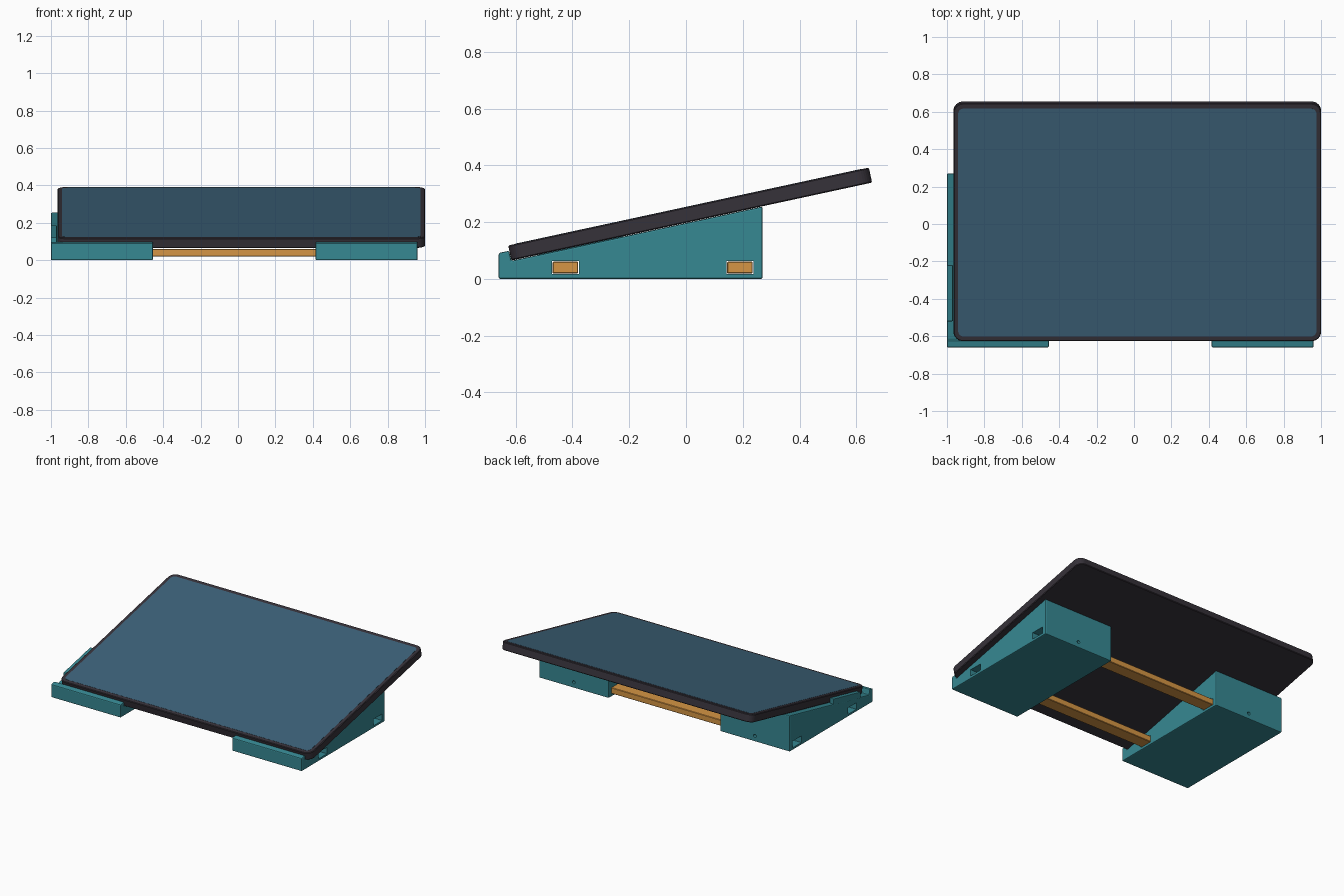
import bpy
import bmesh
import math
from mathutils import Matrix, Vector

cube = bpy.data.objects.get("Cube")
if cube:
    bpy.data.objects.remove(cube, do_unlink=True)

TILT = math.atan(0.216)                 # slope of the stand
FOOT = Vector((0.0175, -0.615, 0.065))  # bottom front edge of the tablet
THICK = 0.054


def make_material(name, rgb):
    linear = [(c / 255) ** 2.2 for c in rgb] + [1]
    mat = bpy.data.materials.new(name)
    mat.use_nodes = True
    mat.diffuse_color = linear
    bsdf = mat.node_tree.nodes["Principled BSDF"]
    bsdf.inputs["Base Color"].default_value = linear
    bsdf.inputs["Roughness"].default_value = 0.6
    return mat


teal = make_material("teal plastic", (57, 135, 145))
charcoal = make_material("charcoal casing", (57, 53, 60))
blue = make_material("slate blue screen", (63, 98, 120))
wood = make_material("orange wood", (212, 148, 70))


def prism(name, points, direction, mat):
    """Extrude a closed outline along a direction."""
    bm = bmesh.new()
    face = bm.faces.new([bm.verts.new(p) for p in points])
    new = bmesh.ops.extrude_face_region(bm, geom=[face])["geom"]
    verts = [g for g in new if isinstance(g, bmesh.types.BMVert)]
    bmesh.ops.translate(bm, vec=direction, verts=verts)
    bmesh.ops.recalc_face_normals(bm, faces=bm.faces)
    mesh = bpy.data.meshes.new(name)
    bm.to_mesh(mesh)
    bm.free()
    mesh.materials.append(mat)
    obj = bpy.data.objects.new(name, mesh)
    bpy.context.collection.objects.link(obj)
    return obj


def side_profile(name, yz, x0, x1, mat):
    return prism(name, [(x0, y, z) for y, z in yz], (x1 - x0, 0, 0), mat)


def box(name, x, y, z, mat):
    outline = [(y[0], z[0]), (y[1], z[0]), (y[1], z[1]), (y[0], z[1])]
    return side_profile(name, outline, x[0], x[1], mat)


def bevel(obj, width, segments=2):
    mod = obj.modifiers.new("soft edges", "BEVEL")
    mod.width = width
    mod.segments = segments
    mod.limit_method = "ANGLE"


def cut(obj, cutter):
    mod = obj.modifiers.new("cut", "BOOLEAN")
    mod.operation = "DIFFERENCE"
    mod.solver = "EXACT"
    mod.object = cutter
    cutter.hide_render = True
    cutter.hide_set(True)


def rounded_plate(name, width, y0, y1, radius, z0, z1, mat):
    """Rounded rectangle lying on the tilted plane of the stand."""
    points = []
    for i, (sx, y) in enumerate([(1, y1 - radius), (-1, y1 - radius),
                                 (-1, y0 + radius), (1, y0 + radius)]):
        for k in range(9):
            a = math.pi / 2 * (i + k / 8)
            points.append((sx * (width / 2 - radius) + radius * math.cos(a),
                           y + radius * math.sin(a), z0))
    obj = prism(name, points, (0, 0, z1 - z0), mat)
    obj.data.transform(Matrix.Translation(FOOT) @ Matrix.Rotation(TILT, 4, "X"))
    return obj


def slope(y, lift=0.0):
    return FOOT.z + (y - FOOT.y) * math.tan(TILT) + lift


# Tablet casing and screen
length = 1.3
casing = rounded_plate("tablet_casing", 1.965, 0, length, 0.05, 0, THICK, charcoal)
bevel(casing, 0.004, 1)
rounded_plate("tablet_screen", 1.915, 0.026, length - 0.028, 0.028,
              THICK - 0.002, THICK + 0.001, blue)

# Wedge supports with a front lip, rod slots and a rear screw hole
RODS = (-0.425, 0.19)
ROD_Z = 0.04
BACK = 0.27
wedge_profile = [(-0.66, 0), (BACK, 0), (BACK, slope(BACK, -0.001)),
                 (-0.615, slope(-0.615, -0.001)), (-0.623, slope(-0.623, 0.036)),
                 (-0.66, slope(-0.66, 0.036))]

for side, x0, x1 in (("right", -1.0, -0.455), ("left", 0.415, 0.96)):
    wedge = side_profile(side + "_wedge", wedge_profile, x0, x1, teal)
    bevel(wedge, 0.006)
    for n, y in enumerate(RODS):
        slot = box(f"{side}_slot_cutter_{n}", (x0 - 0.1, x1 + 0.1),
                   (y - 0.048, y + 0.048), (ROD_Z - 0.023, ROD_Z + 0.023), teal)
        cut(wedge, slot)
    ring = [((x0 + x1) / 2 + 0.011 * math.cos(k * math.pi / 8), BACK - 0.05,
             ROD_Z + 0.011 * math.sin(k * math.pi / 8)) for k in range(16)]
    cut(wedge, prism(side + "_screw_cutter", ring, (0, 0.1, 0), teal))

# Side stop beside the tablet, on the right wedge only
stop = side_profile("side_stop", [(-0.52, slope(-0.52, -0.01)),
                                  (-0.22, slope(-0.22, -0.01)),
                                  (-0.22, slope(-0.22, 0.036)),
                                  (-0.52, slope(-0.52, 0.036))],
                    -1.0, -0.968, teal)
bevel(stop, 0.004)

# Wooden rods joining the wedges
for n, y in enumerate(RODS):
    rod = box(("front", "rear")[n] + "_rod", (-0.7, 0.66),
              (y - 0.045, y + 0.045), (ROD_Z - 0.021, ROD_Z + 0.021), wood)
    bevel(rod, 0.003, 1)
